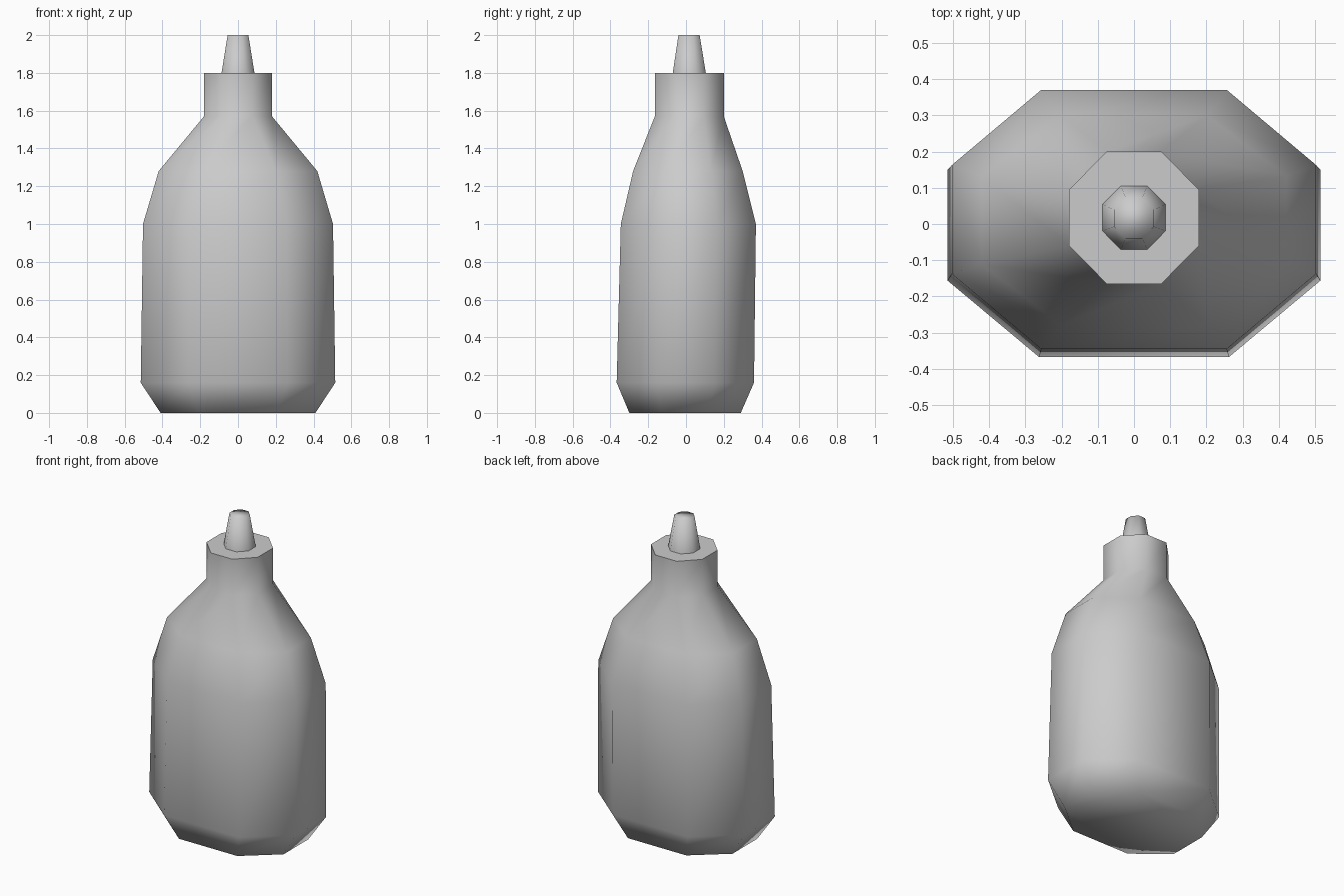
import bpy, bmesh

cube = bpy.data.objects.get("Cube")
if cube:
    bpy.data.objects.remove(cube, do_unlink=True)

grey = bpy.data.materials.new("light grey plastic")
grey.use_nodes = True
colour = (0.6, 0.6, 0.6, 1)
grey.diffuse_color = colour
grey.node_tree.nodes["Principled BSDF"].inputs["Base Color"].default_value = colour

# corners of a chamfered rectangle: sign and whether the x or y side is flat
CORNERS = [(1, -1, 0), (1, 1, 0), (1, 1, 1), (-1, 1, 1),
           (-1, 1, 0), (-1, -1, 0), (-1, -1, 1), (1, -1, 1)]


def loft(name, rings, bottom=True, sharp_top=False):
    """Skin eight-sided rings given as (z, half x, y front, y back, flat x, flat y)."""
    bm = bmesh.new()
    loops = []
    for z, hx, y0, y1, fx, fy in rings:
        cy, hy = (y0 + y1) / 2, (y1 - y0) / 2
        loops.append([bm.verts.new((sx * hx * (fx if on_y else 1),
                                    cy + sy * hy * (1 if on_y else fy), z))
                      for sx, sy, on_y in CORNERS])
    for low, high in zip(loops, loops[1:]):
        for i in range(len(low)):
            j = (i + 1) % len(low)
            bm.faces.new((low[i], low[j], high[j], high[i]))
    if bottom:
        bm.faces.new(loops[0][::-1])
    top = bm.faces.new(loops[-1])
    for face in bm.faces:
        face.smooth = True
    if sharp_top:
        top.smooth = False
        for edge in top.edges:
            edge.smooth = False
    mesh = bpy.data.meshes.new(name)
    bm.to_mesh(mesh)
    bm.free()
    mesh.materials.append(grey)
    obj = bpy.data.objects.new(name, mesh)
    bpy.context.collection.objects.link(obj)
    return obj


# bottle body, shoulders and collar
loft("bottle_body", [
    (0.00, 0.41, -0.30, 0.29, 0.50, 0.42),
    (0.16, 0.515, -0.367, 0.36, 0.51, 0.42),
    (1.00, 0.503, -0.345, 0.37, 0.51, 0.42),
    (1.28, 0.42, -0.28, 0.30, 0.48, 0.42),
    (1.57, 0.18, -0.165, 0.20, 0.42, 0.42),
    (1.80, 0.18, -0.165, 0.20, 0.42, 0.42),
], sharp_top=True)

# tapered nozzle standing on the collar
loft("nozzle", [
    (1.80, 0.087, -0.07, 0.105, 0.42, 0.42),
    (2.00, 0.055, -0.04, 0.072, 0.42, 0.42),
], bottom=False)
